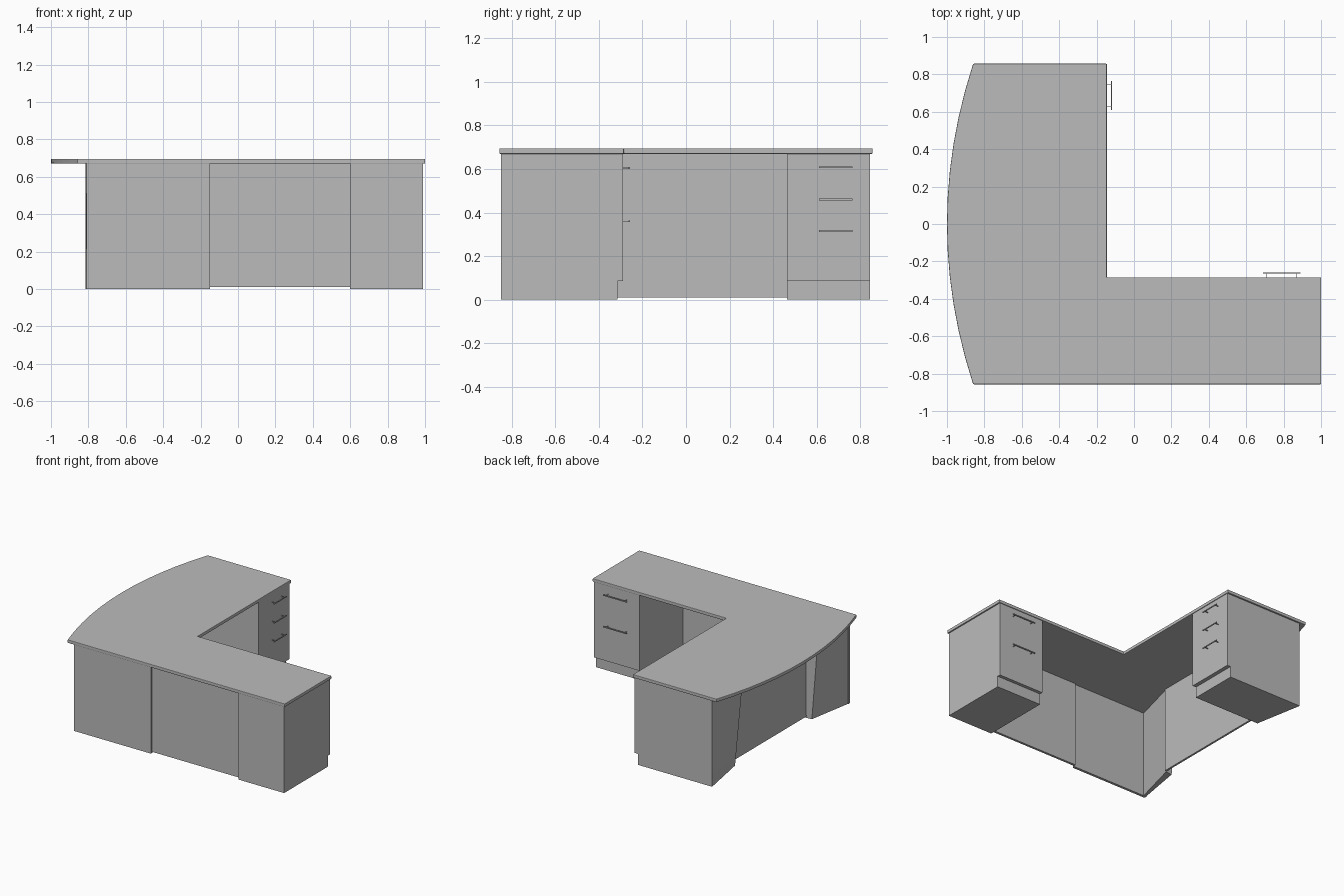
import bpy
import bmesh

if "Cube" in bpy.data.objects:
    bpy.data.objects.remove(bpy.data.objects["Cube"], do_unlink=True)

grey = bpy.data.materials.new("plain grey")
grey.use_nodes = True
GREY = (0.5, 0.5, 0.5, 1)
grey.diffuse_color = GREY
grey.node_tree.nodes["Principled BSDF"].inputs["Base Color"].default_value = GREY


def loft(name, bottom, z0, z1, top=None):
    """Solid between a bottom outline and a top outline (same count)."""
    top = top or bottom
    bm = bmesh.new()
    lo = [bm.verts.new((x, y, z0)) for x, y in bottom]
    hi = [bm.verts.new((x, y, z1)) for x, y in top]
    bm.faces.new(lo[::-1])
    bm.faces.new(hi)
    n = len(lo)
    for i in range(n):
        j = (i + 1) % n
        bm.faces.new((lo[i], lo[j], hi[j], hi[i]))
    bmesh.ops.recalc_face_normals(bm, faces=bm.faces)
    mesh = bpy.data.meshes.new(name)
    bm.to_mesh(mesh)
    bm.free()
    mesh.materials.append(grey)
    obj = bpy.data.objects.new(name, mesh)
    bpy.context.collection.objects.link(obj)
    return obj


def box(name, x0, x1, y0, y1, z0, z1):
    return loft(name, [(x0, y0), (x1, y0), (x1, y1), (x0, y1)], z0, z1)


UNDER = 0.67    # underside of the worktop
KICK = 0.085    # height of the toe kicks
END = 0.857     # half depth of the worktop

# L-shaped worktop with a bowed outer edge
steps = 12
bow = []
for i in range(steps + 1):
    t = 1 - 2 * i / steps
    bow.append((-1 + 0.14 * t * t, END * t))
outline = bow + [(1, -END), (1, -0.285), (-0.145, -0.285), (-0.145, END)]
worktop = loft("worktop", outline, UNDER, 0.695)
bevel = worktop.modifiers.new("eased edge", "BEVEL")
bevel.width = 0.004
bevel.segments = 2
bevel.limit_method = "ANGLE"
bevel.angle_limit = 1.0

# Two-drawer pedestal at the end of the front run
box("front_pedestal", 0.6, 0.99, -0.85, -0.29, KICK, UNDER)
box("front_pedestal_base", 0.6, 0.99, -0.85, -0.315, 0, KICK)

# Three-drawer pedestal at the end of the wing, outer side leaning inward at the foot
def wing_outline(front, lean):
    return [(lean, 0.465), (front, 0.465), (front, 0.845), (-0.815, 0.845)]


foot, mid, head = -0.745, -0.754, -0.81
loft("wing_pedestal", wing_outline(-0.15, mid), KICK, UNDER, wing_outline(-0.15, head))
loft("wing_pedestal_base", wing_outline(-0.18, foot), 0, KICK, wing_outline(-0.18, mid))

# Modesty panels
box("corner_front_panel", -0.81, -0.15, -0.85, -0.83, 0, UNDER)
box("middle_front_panel", -0.15, 0.6, -0.838, -0.82, 0.01, UNDER)
box("wing_side_panel", -0.70, -0.685, -0.475, 0.465, 0.01, UNDER)


# Twisted end panel closing the outer corner
def corner_outline(lean):
    return [(-0.81, -0.85), (-0.785, -0.83), (-0.69, -0.47), (lean, -0.475)]


loft("corner_side_panel", corner_outline(foot), 0, UNDER, corner_outline(-0.80))

# Slim drawer handles on small posts
for i, z in enumerate((0.605, 0.36)):
    box(f"front_handle_{i + 1}", 0.69, 0.89, -0.264, -0.258, z - 0.004, z + 0.004)
    for x in (0.71, 0.87):
        box(f"front_handle_post_{i + 1}", x - 0.002, x + 0.002, -0.291, -0.26, z - 0.002, z + 0.002)
for i, z in enumerate((0.608, 0.46, 0.315)):
    box(f"wing_handle_{i + 1}", -0.124, -0.118, 0.61, 0.765, z - 0.004, z + 0.004)
    for y in (0.63, 0.745):
        box(f"wing_handle_post_{i + 1}", -0.151, -0.12, y - 0.002, y + 0.002, z - 0.002, z + 0.002)
